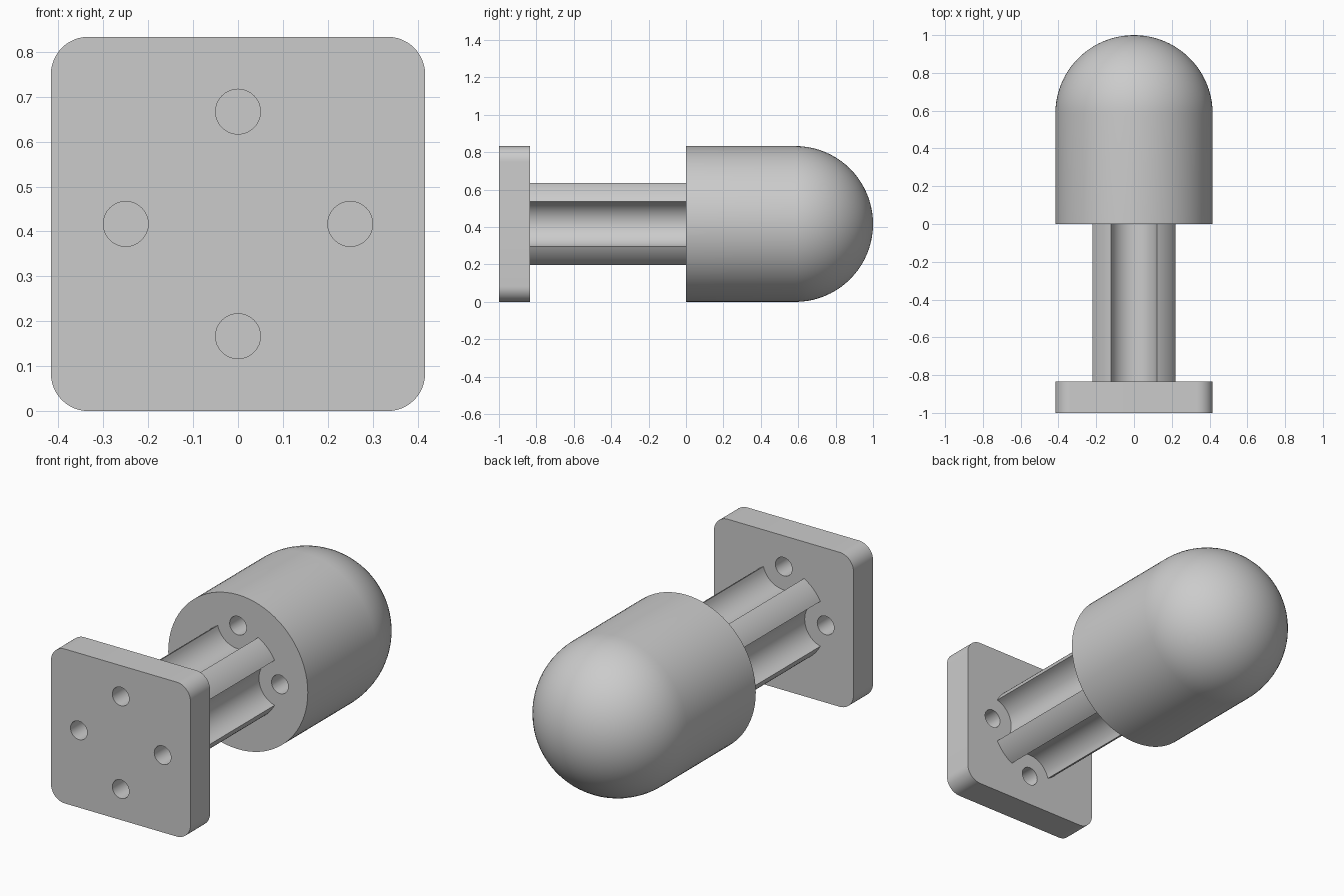
import bpy, bmesh
from math import pi, sin, cos, asin, atan2
from mathutils import Vector, Matrix

cube = bpy.data.objects.get("Cube")
if cube:
    bpy.data.objects.remove(cube, do_unlink=True)

R = 5 / 12           # head radius, half plate width and axis height
PLATE_BACK = -5 / 6
SHAFT_R = 0.25       # shaft radius and distance of the holes from the axis
GROOVE_R = 0.125
HOLE_R = 0.05
HOLE_END = 1 / 3

grey = bpy.data.materials.new("light_grey")
grey.use_nodes = True
colour = (0.6, 0.6, 0.6, 1)
grey.diffuse_color = colour
grey.node_tree.nodes["Principled BSDF"].inputs["Base Color"].default_value = colour


def make_object(name, bm):
    bmesh.ops.translate(bm, verts=bm.verts, vec=(0, 0, R))
    bmesh.ops.recalc_face_normals(bm, faces=bm.faces)
    mesh = bpy.data.meshes.new(name)
    bm.to_mesh(mesh)
    bm.free()
    mesh.materials.append(grey)
    obj = bpy.data.objects.new(name, mesh)
    bpy.context.collection.objects.link(obj)
    return obj


def arc(cx, cz, r, start, end, steps):
    angles = [start + (end - start) * i / steps for i in range(steps + 1)]
    return [(cx + r * cos(a), cz + r * sin(a)) for a in angles]


def extrude(bm, outline, y0, y1):
    face = bm.faces.new([bm.verts.new((x, y0, z)) for x, z in outline])
    new = bmesh.ops.extrude_face_region(bm, geom=[face], use_keep_orig=True)["geom"]
    verts = [g for g in new if isinstance(g, bmesh.types.BMVert)]
    bmesh.ops.translate(bm, verts=verts, vec=(0, y1 - y0, 0))


# Mounting plate with rounded corners
bm = bmesh.new()
corner = R / 5
outline = []
for i, (sx, sz) in enumerate([(1, 1), (-1, 1), (-1, -1), (1, -1)]):
    outline += arc(sx * (R - corner), sz * (R - corner), corner,
                   i * pi / 2, (i + 1) * pi / 2, 12)
extrude(bm, outline, -1, PLATE_BACK)
plate = make_object("mounting_plate", bm)

# Round shaft with four lengthwise grooves
bm = bmesh.new()
half = 2 * asin(GROOVE_R / (2 * SHAFT_R))
edge = atan2(SHAFT_R * sin(half), SHAFT_R * cos(half) - SHAFT_R)
outline = []
for i in range(4):
    t = i * pi / 2
    cx, cz = SHAFT_R * cos(t), SHAFT_R * sin(t)
    outline += arc(cx, cz, GROOVE_R, t + 2 * pi - edge, t + edge, 20)[:-1]
    outline += arc(0, 0, SHAFT_R, t + half, t + pi / 2 - half, 10)[:-1]
extrude(bm, outline, PLATE_BACK, 0)
shaft = make_object("grooved_shaft", bm)

# Domed head, revolved around the long axis
bm = bmesh.new()
profile = [(0, 0), (R, 0)] + arc(0, 1 - R, R, 0, pi / 2, 20)
verts = [bm.verts.new((r, y, 0)) for r, y in profile]
edges = [bm.edges.new(pair) for pair in zip(verts, verts[1:])]
bmesh.ops.spin(bm, geom=verts + edges, cent=(0, 0, 0), axis=(0, 1, 0),
               angle=2 * pi, steps=80)
bmesh.ops.remove_doubles(bm, verts=bm.verts, dist=0.0001)
bmesh.ops.dissolve_degenerate(bm, edges=bm.edges, dist=0.0001)
head = make_object("domed_head", bm)

# Screw holes: through the plate and blind into the head
bm = bmesh.new()
start = -1.1
for i in range(4):
    t = i * pi / 2
    centre = Vector((SHAFT_R * cos(t), (start + HOLE_END) / 2, SHAFT_R * sin(t)))
    bmesh.ops.create_cone(bm, cap_ends=True, segments=32, radius1=HOLE_R,
                          radius2=HOLE_R, depth=HOLE_END - start,
                          matrix=Matrix.Translation(centre) @ Matrix.Rotation(pi / 2, 4, "X"))
cutter = make_object("hole_cutter", bm)
cutter.hide_render = True

for obj in (plate, head):
    mod = obj.modifiers.new("screw_holes", "BOOLEAN")
    mod.operation = "DIFFERENCE"
    mod.solver = "EXACT"
    mod.object = cutter
    bpy.context.view_layer.objects.active = obj
    bpy.ops.object.modifier_apply(modifier=mod.name)
bpy.data.objects.remove(cutter, do_unlink=True)

# Smooth curved walls, keep edges crisp
bpy.ops.object.select_all(action="DESELECT")
for obj in (plate, shaft, head):
    obj.select_set(True)
bpy.context.view_layer.objects.active = head
bpy.ops.object.shade_smooth_by_angle(angle=pi / 6)
